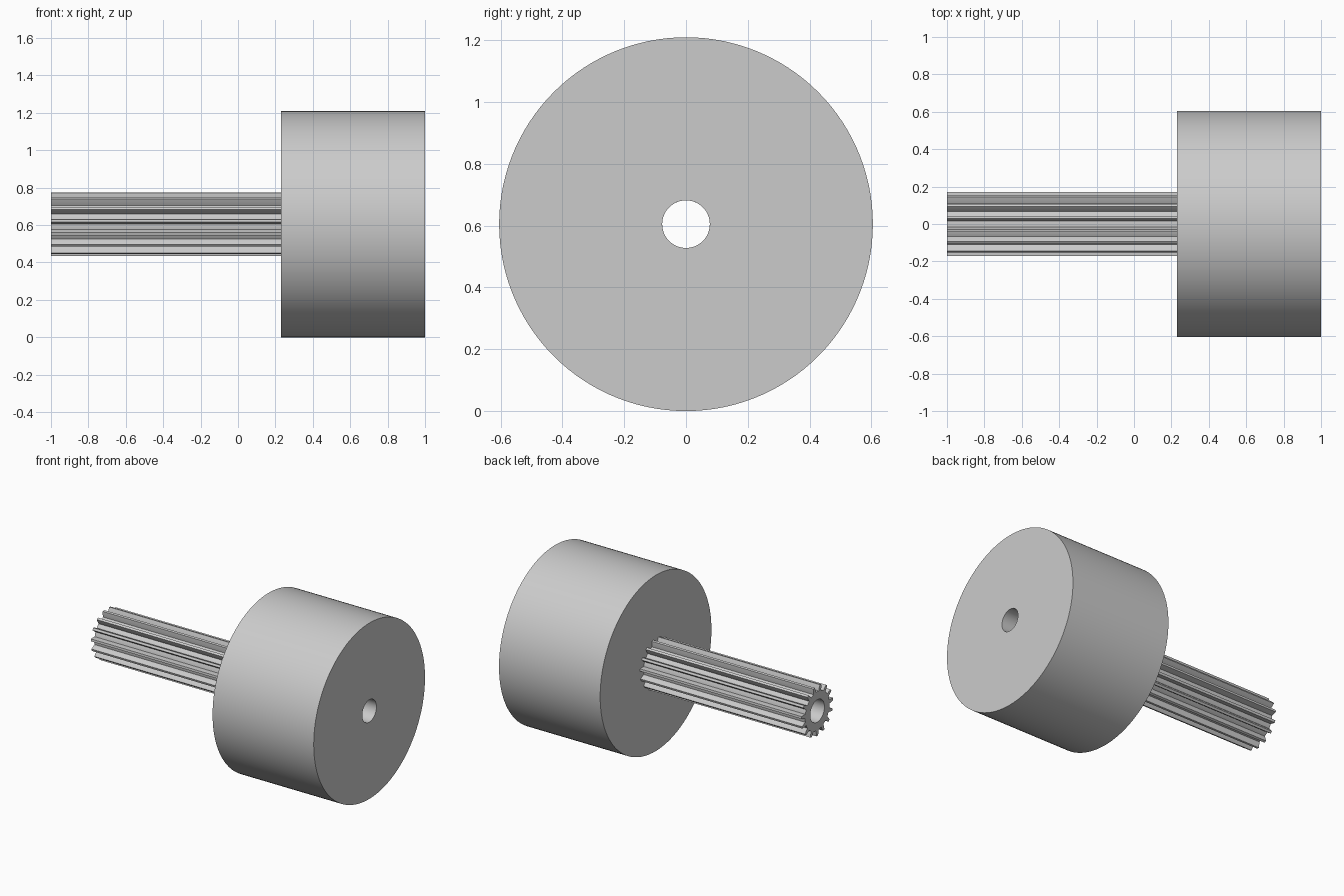
import bpy
import bmesh
from math import sin, cos, radians

cube = bpy.data.objects.get("Cube")
if cube:
    bpy.data.objects.remove(cube, do_unlink=True)

AXIS_Z = 0.605      # height of the shared axis
BORE = 0.077        # through-hole radius
JOINT = 0.23        # where the pinion meets the drum

grey = bpy.data.materials.new("grey metal")
grey.use_nodes = True
colour = (0.6, 0.6, 0.6, 1)
grey.diffuse_color = colour
grey.node_tree.nodes["Principled BSDF"].inputs["Base Color"].default_value = colour


def bored_bar(name, outline, x0, x1):
    """Extrude a polar outline [(angle, radius)] along x, with a round bore."""
    bm = bmesh.new()

    def ring(x, points):
        return [bm.verts.new((x, -r * cos(radians(a)), AXIS_Z + r * sin(radians(a))))
                for a, r in points]

    bore = [(a, BORE) for a, r in outline]
    # rings in order: outer start, outer end, bore end, bore start
    rings = [ring(x0, outline), ring(x1, outline), ring(x1, bore), ring(x0, bore)]
    n = len(outline)
    for k in range(4):
        a, b = rings[k], rings[(k + 1) % 4]
        for i in range(n):
            j = (i + 1) % n
            bm.faces.new((a[i], a[j], b[j], b[i]))
    bmesh.ops.recalc_face_normals(bm, faces=bm.faces)
    mesh = bpy.data.meshes.new(name)
    bm.to_mesh(mesh)
    bm.free()
    mesh.materials.append(grey)
    obj = bpy.data.objects.new(name, mesh)
    bpy.context.collection.objects.link(obj)
    bpy.ops.object.select_all(action='DESELECT')
    obj.select_set(True)
    bpy.context.view_layer.objects.active = obj
    bpy.ops.object.shade_smooth_by_angle(angle=radians(25))
    return obj


# Wide plain drum
bored_bar("drum", [(a * 3, 0.605) for a in range(120)], JOINT, 1.0)

# Long pinion: narrow teeth tapering to the tip, with wide round roots
TEETH = 15
step = 360 / TEETH
half_tooth = [(5.5, 0.133), (4.5, 0.152), (2.6, 0.172)]
tooth = ([(-a, r) for a, r in half_tooth]
         + [(a, r) for a, r in reversed(half_tooth)]
         + [(step / 2 - 2, 0.133), (step / 2 + 2, 0.133)])
gear = [(6 + t * step + a, r) for t in range(TEETH) for a, r in tooth]
bored_bar("toothed_pinion", gear, -1.0, JOINT)
